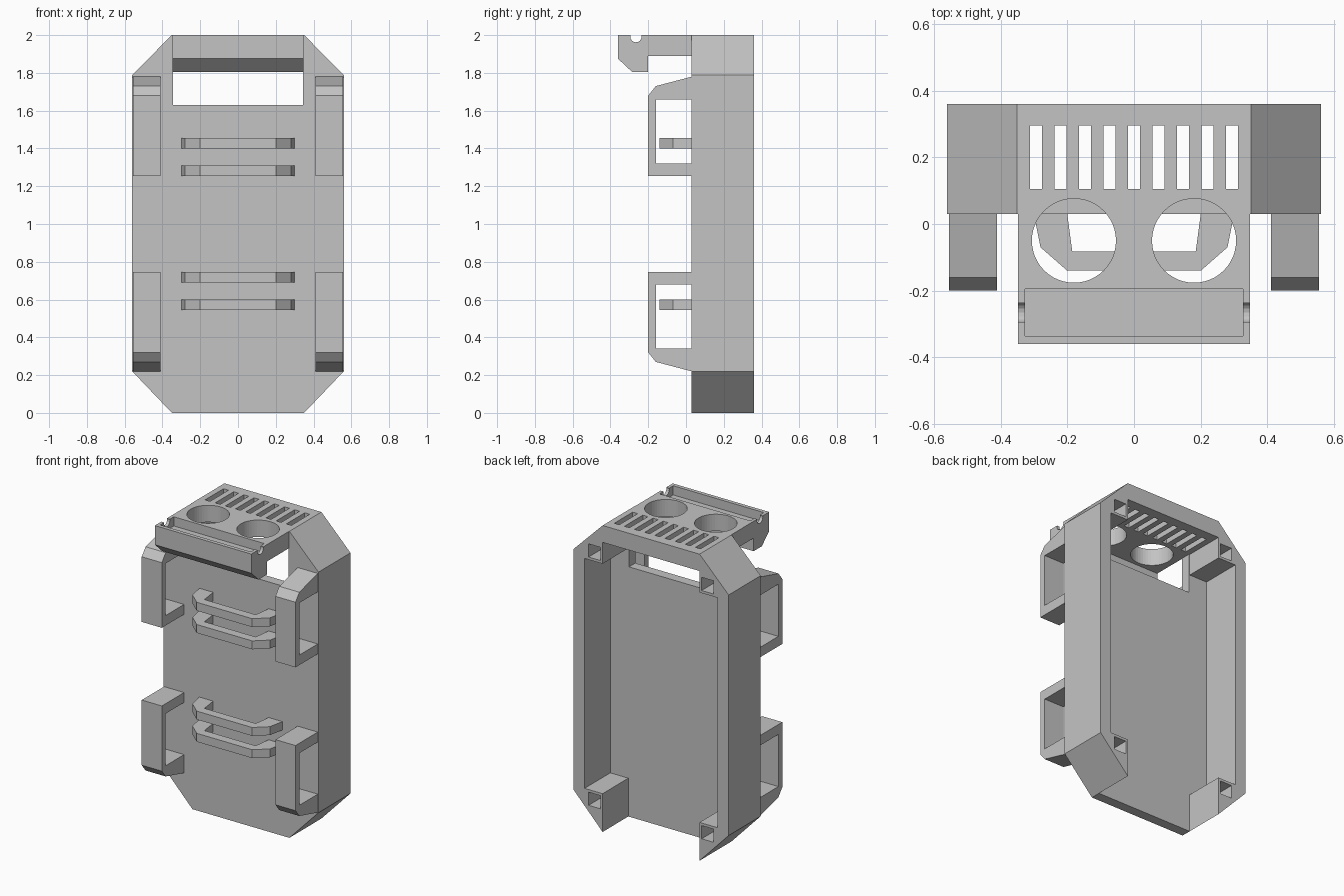
import bpy
import bmesh
import math
from mathutils import Vector

old = bpy.data.objects.get("Cube")
if old:
    bpy.data.objects.remove(old, do_unlink=True)

grey = bpy.data.materials.new("light_grey")
grey.use_nodes = True
COLOUR = (0.55, 0.55, 0.55, 1)
grey.diffuse_color = COLOUR
grey.node_tree.nodes["Principled BSDF"].inputs["Base Color"].default_value = COLOUR


def prism(name, points, axis, lo, hi):
    """Extrude a 2D outline along x, y or z; the outline uses the other two axes."""
    bm = bmesh.new()

    def place(a, b, t):
        return {"x": (t, a, b), "y": (a, t, b), "z": (a, b, t)}[axis]

    face = bm.faces.new([bm.verts.new(place(a, b, lo)) for a, b in points])
    geom = bmesh.ops.extrude_face_region(bm, geom=[face])["geom"]
    move = Vector(place(0, 0, hi - lo))
    bmesh.ops.translate(bm, vec=move, verts=[v for v in geom if isinstance(v, bmesh.types.BMVert)])
    bmesh.ops.recalc_face_normals(bm, faces=bm.faces)
    mesh = bpy.data.meshes.new(name)
    bm.to_mesh(mesh)
    bm.free()
    mesh.materials.append(grey)
    obj = bpy.data.objects.new(name, mesh)
    bpy.context.scene.collection.objects.link(obj)
    return obj


def box(name, x, y, z):
    return prism(name, [(x[0], y[0]), (x[1], y[0]), (x[1], y[1]), (x[0], y[1])], "z", *z)


def circle(a, b, r, n):
    return [(a + r * math.cos(math.tau * i / n), b + r * math.sin(math.tau * i / n))
            for i in range(n)]


def cut(obj, cutters):
    """Subtract the cutters one after another and bake the result."""
    for c in cutters:
        c.hide_render = True
        mod = obj.modifiers.new("cut", "BOOLEAN")
        mod.operation = "DIFFERENCE"
        mod.solver = "EXACT"
        mod.object = c
    bpy.context.view_layer.update()
    graph = bpy.context.evaluated_depsgraph_get()
    mesh = bpy.data.meshes.new_from_object(obj.evaluated_get(graph))
    obj.modifiers.clear()
    obj.data = mesh


def mirror_z(points):
    return [(a, 2 - b) for a, b in points]


# Eight-sided shell, open at the back and the bottom
half = [(0.35, 0), (0.56, 0.22), (0.56, 1.79), (0.35, 2)]
shell = prism("shell", half + [(-x, z) for x, z in reversed(half)], "y", 0.03, 0.36)

# Overhanging top shelf with a hooked front lip
shelf = prism("top_shelf", [(0.03, 2), (-0.36, 2), (-0.36, 1.875), (-0.285, 1.805),
                            (-0.2, 1.805), (-0.2, 1.89), (0.03, 1.89)], "x", -0.348, 0.348)

# Round holes run through both the shelf and the shell top
rings = [prism("ring_cutter", circle(s * 0.18, -0.05, 0.126, 48), "z", 1.8, 2.1) for s in (-1, 1)]

# Cavity, window, vents and corner sockets
shell_cutters = [
    box("cavity_cutter", (-0.48, 0.48), (0.095, 0.5), (0.25, 1.75)),
    box("middle_cutter", (-0.35, 0.35), (0.095, 0.5), (-0.1, 1.89)),
    box("window_cutter", (-0.345, 0.345), (-0.1, 0.2), (1.63, 1.89)),
]
for i in range(-4, 5):
    x = i * 0.0733
    shell_cutters.append(box("vent_cutter", (x - 0.018, x + 0.018), (0.105, 0.295), (1.8, 2.1)))
for x in (-0.408, 0.408):
    for z in (0.19, 1.81):
        shell_cutters.append(box("socket_cutter", (x - 0.043, x + 0.043), (0.18, 0.5),
                                 (z - 0.043, z + 0.043)))
cut(shell, shell_cutters + rings)

# Trough in the lip, with a pin notch through its end walls
shelf_cutters = [
    box("trough_cutter", (-0.327, 0.327), (-0.335, -0.195), (1.94, 2.1)),
    prism("notch_cutter", circle(-0.265, 1.992, 0.03, 16), "x", -0.5, 0.5),
]
cut(shelf, shelf_cutters + rings)
for c in shell_cutters + shelf_cutters + rings:
    bpy.data.objects.remove(c, do_unlink=True)

# Four side clips, the lower pair flipped
clip = [(0.03, 1.78), (-0.16, 1.73), (-0.2, 1.68), (-0.2, 1.255), (0.03, 1.255),
        (0.03, 1.32), (-0.16, 1.32), (-0.16, 1.66), (0.03, 1.66)]
for level, outline in (("upper", clip), ("lower", mirror_z(clip))):
    for side, lo in (("left", 0.41), ("right", -0.555)):
        prism(f"{level}_{side}_clip", outline, "x", lo, lo + 0.145)

# Four bent strap loops across the front panel
loop = [(0.2, 0.03), (0.3, 0.03), (0.28, -0.07), (0.2, -0.14)]
inner = (0.185, -0.082)
outline = [inner] + loop + [(-x, y) for x, y in reversed(loop)] + [(-inner[0], inner[1])]
for i, z in enumerate((0.545, 0.69, 1.255, 1.4)):
    prism(f"strap_loop_{i + 1}", outline, "z", z, z + 0.055)
